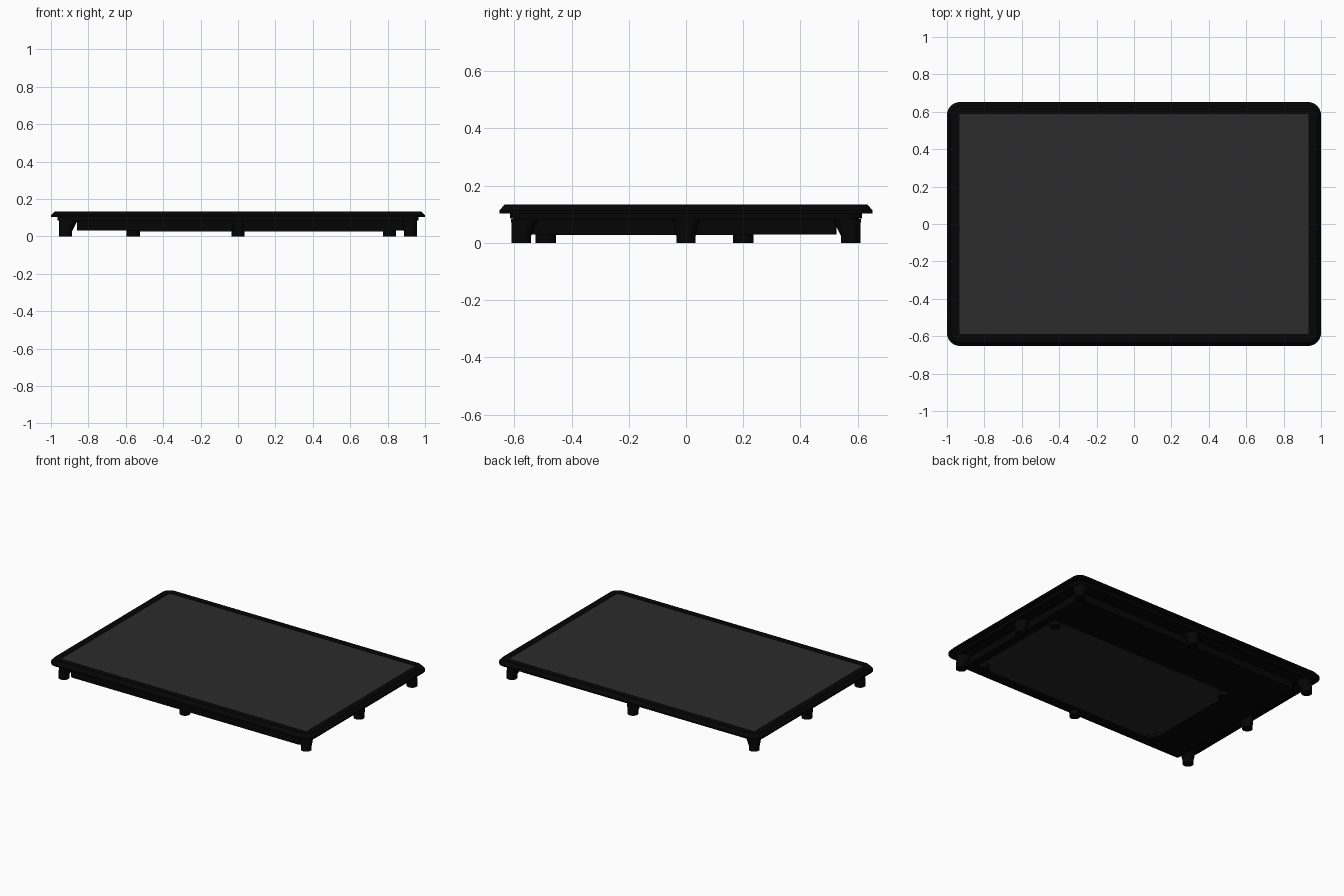
import bpy, bmesh, math

if "Cube" in bpy.data.objects:
    bpy.data.objects.remove(bpy.data.objects["Cube"])


def material(name, v):
    m = bpy.data.materials.new(name)
    m.diffuse_color = (v, v, v, 1)
    m.use_nodes = True
    m.node_tree.nodes["Principled BSDF"].inputs["Base Color"].default_value = m.diffuse_color
    return m


BLACK = material("black_plastic", 0.0015)
GLASS = material("dark_glass", 0.024)
METAL = material("dark_plate", 0.018)


def loft(name, sections, mat, offset=(0, 0), n=8):
    """Stack rounded rectangles (half x, half y, radius, z) into a closed solid."""
    bm = bmesh.new()
    rings = []
    for hx, hy, r, z in sections:
        ring = []
        for q, (sx, sy) in enumerate(((1, 1), (-1, 1), (-1, -1), (1, -1))):
            for i in range(n + 1):
                a = math.pi / 2 * (q + i / n)
                ring.append(bm.verts.new((offset[0] + sx * (hx - r) + r * math.cos(a),
                                          offset[1] + sy * (hy - r) + r * math.sin(a), z)))
        rings.append(ring)
    return skin(name, bm, rings, mat)


def turned(name, profile, x, y, lean=(0, 0), mat=BLACK, n=32):
    """Round part from (radius, z); wider rings shift along the lean direction."""
    bm = bmesh.new()
    rings = []
    for r, z in profile:
        d = max(0, r - 0.036)
        cx, cy = x + lean[0] * d, y + lean[1] * d
        rings.append([bm.verts.new((cx + r * math.cos(2 * math.pi * i / n),
                                    cy + r * math.sin(2 * math.pi * i / n), z)) for i in range(n)])
    return skin(name, bm, rings, mat)


def skin(name, bm, rings, mat):
    """Bridge the rings, cap both ends and make the object."""
    for a, b in zip(rings, rings[1:]):
        for i in range(len(a)):
            j = (i + 1) % len(a)
            bm.faces.new((a[i], a[j], b[j], b[i]))
    bm.faces.new(rings[0][::-1])
    bm.faces.new(rings[-1])
    bmesh.ops.recalc_face_normals(bm, faces=bm.faces)
    me = bpy.data.meshes.new(name)
    bm.to_mesh(me)
    bm.free()
    ob = bpy.data.objects.new(name, me)
    bpy.context.collection.objects.link(ob)
    me.materials.append(mat)
    bpy.context.view_layer.objects.active = ob
    ob.select_set(True)
    bpy.ops.object.shade_smooth_by_angle(angle=math.radians(30))
    ob.select_set(False)
    return ob


# Bezel: stepped underside, overhanging lip, chamfered rim, recess for the screen
loft("bezel", [(0.955, 0.605, 0.05, 0.08), (0.955, 0.605, 0.05, 0.086),
               (0.965, 0.615, 0.055, 0.086), (0.965, 0.615, 0.055, 0.103),
               (1.0, 0.652, 0.07, 0.103), (1.0, 0.652, 0.07, 0.113),
               (0.98, 0.634, 0.055, 0.134), (0.936, 0.591, 0.008, 0.134),
               (0.936, 0.591, 0.008, 0.128)], BLACK)

# Screen glass
loft("screen", [(0.934, 0.589, 0.006, 0.127), (0.934, 0.589, 0.006, 0.133)], GLASS)

# Rear housing (reaching the front edge) and its access plate
loft("rear_housing", [(0.875, 0.562, 0.02, 0.03), (0.875, 0.562, 0.02, 0.085)],
     BLACK, (0.015, -0.036))
loft("access_plate", [(0.71, 0.37, 0.03, 0.027), (0.71, 0.37, 0.03, 0.035)],
     METAL, (0.125, -0.145))

# Mounting posts around the edge, flared inwards where they meet the bezel
for ix in (-1, 0, 1):
    for iy in (-1, 0, 1):
        if ix or iy:
            turned("mounting_post", [(0.026, 0.004), (0.026, 0), (0.034, 0), (0.034, 0.026),
                                     (0.050, 0.084)], 0.922 * ix, 0.575 * iy, (-ix, -iy))

# Rubber feet at the plate corners
for x in (-0.56, 0.81):
    for y in (-0.49, 0.2):
        turned("rubber_foot", [(0.035, 0), (0.035, 0.03)], x, y)
